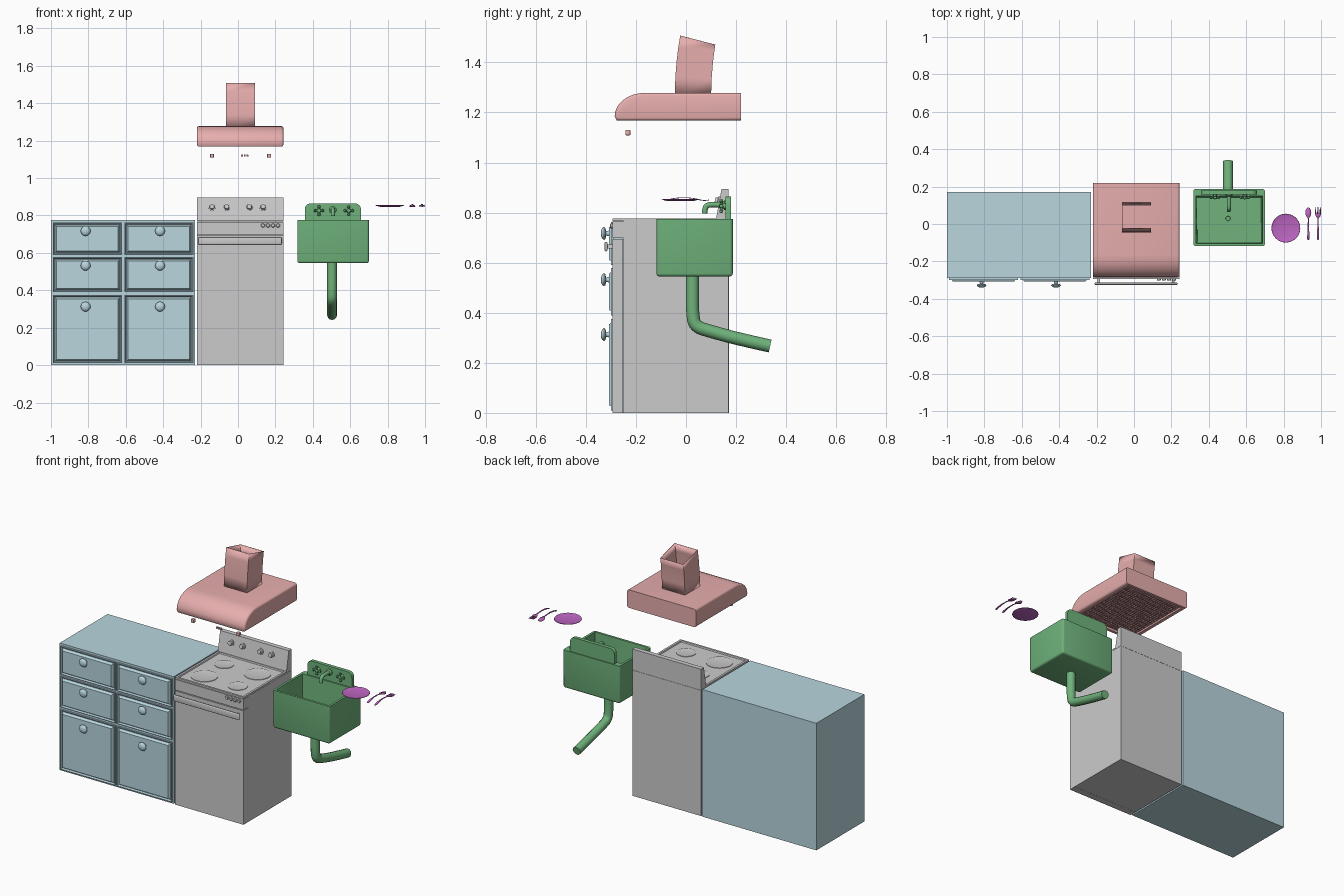
import bpy, bmesh, math
from mathutils import Vector, Matrix

if "Cube" in bpy.data.objects:
    bpy.data.objects.remove(bpy.data.objects["Cube"])


def mat(name, rgb):
    m = bpy.data.materials.new(name)
    m.diffuse_color = (*rgb, 1)
    m.use_nodes = True
    m.node_tree.nodes["Principled BSDF"].inputs["Base Color"].default_value = m.diffuse_color
    return m


BLUE = mat("cabinet_blue", (0.48, 0.67, 0.73))
PINK = mat("hood_pink", (0.80, 0.42, 0.42))
GREEN = mat("sink_green", (0.16, 0.45, 0.20))
PURPLE = mat("tableware_purple", (0.50, 0.13, 0.53))
GREY = None


def finish(name, bm, m):
    bmesh.ops.remove_doubles(bm, verts=bm.verts, dist=1e-5)
    bmesh.ops.recalc_face_normals(bm, faces=bm.faces)
    me = bpy.data.meshes.new(name)
    bm.to_mesh(me)
    bm.free()
    ob = bpy.data.objects.new(name, me)
    bpy.context.collection.objects.link(ob)
    if m:
        me.materials.append(m)
    return ob


def add_box(bm, x0, x1, y0, y1, z0, z1):
    M = Matrix.Translation(((x0 + x1) / 2, (y0 + y1) / 2, (z0 + z1) / 2)) @ Matrix.Diagonal((x1 - x0, y1 - y0, z1 - z0, 1))
    return bmesh.ops.create_cube(bm, size=1, matrix=M)["verts"]


def boxes(name, specs, m, bevel=0, seg=2):
    bm = bmesh.new()
    for s in specs:
        add_box(bm, *s)
    if bevel:
        bmesh.ops.bevel(bm, geom=list(bm.edges), offset=bevel, segments=seg, affect='EDGES', profile=0.5)
    return finish(name, bm, m)


def prism_bm(pts, axis, a, b):
    bm = bmesh.new()
    put = (lambda p, t: (t, p[0], p[1])) if axis == 'x' else (lambda p, t: (p[0], t, p[1]))
    face = bm.faces.new([bm.verts.new(put(p, a)) for p in pts])
    ext = bmesh.ops.extrude_face_region(bm, geom=[face])["geom"]
    d = Vector((b - a, 0, 0)) if axis == 'x' else Vector((0, b - a, 0))
    bmesh.ops.translate(bm, vec=d, verts=[v for v in ext if isinstance(v, bmesh.types.BMVert)])
    bmesh.ops.recalc_face_normals(bm, faces=bm.faces)
    return bm


def lathe(name, prof, loc, axis, m, seg=24):
    bm = bmesh.new()
    q = Vector(axis).to_track_quat('Z', 'Y')
    rings = [[bm.verts.new(q @ Vector((r * math.cos(2 * math.pi * i / seg), r * math.sin(2 * math.pi * i / seg), h)) + Vector(loc))
              for i in range(seg)] for r, h in prof]
    for A, B in zip(rings, rings[1:]):
        for i in range(seg):
            j = (i + 1) % seg
            bm.faces.new((A[i], A[j], B[j], B[i]))
    return finish(name, bm, m)


def tube(name, pts, r, m):
    cu = bpy.data.curves.new(name, 'CURVE')
    cu.dimensions, cu.bevel_depth, cu.bevel_resolution, cu.use_fill_caps = '3D', r, 4, True
    sp = cu.splines.new('NURBS')
    sp.points.add(len(pts) - 1)
    for p, c in zip(sp.points, pts):
        p.co = (*c, 1)
    sp.order_u, sp.use_endpoint_u, sp.resolution_u = 3, True, 8
    tmp = bpy.data.objects.new(name + "_curve", cu)
    bpy.context.collection.objects.link(tmp)
    bpy.context.view_layer.update()
    bm = bmesh.new()
    bm.from_mesh(bpy.data.meshes.new_from_object(tmp.evaluated_get(bpy.context.evaluated_depsgraph_get())))
    bpy.data.objects.remove(tmp)
    for f in bm.faces:
        f.material_index = 0
    return finish(name, bm, m)


# Cabinet body, drawer fronts with a moulded rim, and round pulls
boxes("cabinet_body", [(-1, -0.23, -0.29, 0.172, 0, 0.775)], BLUE)
PULL = [(0, 0), (0.013, 0), (0.010, 0.006), (0.009, 0.014), (0.022, 0.017), (0.026, 0.022), (0.022, 0.029), (0.012, 0.034), (0, 0.035)]
for side, x0, x1, kx in (("left", -0.99, -0.62, -0.815), ("right", -0.608, -0.238, -0.417)):
    for row, z0, z1, kz in (("top", 0.59, 0.762, 0.717), ("middle", 0.39, 0.578, 0.532), ("bottom", 0.01, 0.375, 0.313)):
        bm = bmesh.new()
        add_box(bm, x0, x1, -0.300, -0.288, z0, z1)
        bm.normal_update()
        front = min(bm.faces, key=lambda f: f.calc_center_median().y)
        for t, d in ((0.006, 0), (0.008, -0.008), (0.003, 0), (0.012, 0.015)):
            bmesh.ops.inset_individual(bm, faces=[front], thickness=t, depth=d)
        finish(f"drawer_{side}_{row}", bm, BLUE)
        lathe(f"pull_{side}_{row}", PULL, (kx, -0.305, kz), (0, -1, 0), BLUE)

# Stove: carcass, door, control strip, sunken cooktop
X0, X1 = -0.22, 0.243
boxes("stove_body", [(X0, X1, -0.25, 0.17, 0, 0.766)], GREY)
boxes("oven_door", [(X0, X1, -0.294, -0.251, 0, 0.694)], GREY)
boxes("control_strip", [(X0, X1, -0.294, -0.25, 0.699, 0.764)], GREY)
bm = bmesh.new()
add_box(bm, X0, X1, -0.294, 0.17, 0.767, 0.777)
bm.normal_update()
top = max(bm.faces, key=lambda f: f.calc_center_median().z)
bmesh.ops.inset_individual(bm, faces=[top], thickness=0.018)
for v in top.verts:
    v.co.y = min(v.co.y, 0.115)
bmesh.ops.inset_individual(bm, faces=[top], thickness=0.004, depth=-0.007)
finish("cooktop", bm, GREY)
for i, (x, y, r) in enumerate(((-0.10, -0.18, 0.075), (0.125, -0.18, 0.055), (-0.10, 0.01, 0.055), (0.125, 0.01, 0.075))):
    lathe(f"burner_{i + 1}", [(0, 0), (r, 0), (r, 0.003), (r - 0.004, 0.004), (r - 0.008, 0.003), (0, 0.003)],
          (x, y, 0.770), (0, 0, 1), GREY, 32)

# Stove back panel with dials, small buttons and door handle
finish("stove_back_panel", prism_bm([(0.12, 0.775), (0.17, 0.775), (0.17, 0.895), (0.142, 0.895)], 'x', X0, X1), GREY)
for i, x in enumerate((-0.139, -0.061, 0.06, 0.134)):
    lathe(f"dial_{i + 1}", [(0, 0), (0.019, 0), (0.019, 0.005), (0.014, 0.007), (0.012, 0.018), (0, 0.018)],
          (x, 0.133, 0.845), (0, -0.983, 0.18), GREY)
for i in range(4):
    lathe(f"button_{i + 1}", [(0, 0), (0.011, 0), (0.011, 0.006), (0.008, 0.01), (0, 0.01)],
          (0.133 + 0.027 * i, -0.293, 0.747), (0, -1, 0), GREY, 20)
boxes("oven_handle_bar", [(-0.212, 0.234, -0.325, -0.314, 0.645, 0.683)], GREY, 0.005, 3)
boxes("oven_handle_posts", [(x, x + 0.014, -0.316, -0.29, 0.656, 0.672) for x in (-0.195, 0.203)], GREY)

# Extractor hood shell with recessed underside
prof = [(0.22, 1.168), (0.22, 1.278)]
prof += [(-0.165 - 0.12 * math.sin(a), 1.185 + 0.093 * math.cos(a)) for a in [math.pi / 2 * i / 8 for i in range(9)]]
prof += [(-0.277, 1.168)]
bm = prism_bm(prof, 'x', X0, X1)
rim = [e for e in bm.edges if abs(e.verts[0].co.x - e.verts[1].co.x) < 1e-5 and min(v.co.y for v in e.verts) < 0.21]
bmesh.ops.bevel(bm, geom=rim, offset=0.012, segments=3, affect='EDGES', profile=0.5)
bm.normal_update()
under = max((f for f in bm.faces if f.normal.z < -0.9), key=lambda f: f.calc_area())
bmesh.ops.inset_individual(bm, faces=[under], thickness=0.025)
bmesh.ops.inset_individual(bm, faces=[under], thickness=0.001, depth=-0.014)
finish("hood_shell", bm, PINK)
n = 22
bars = [(-0.18 + 0.384 * i / n, -0.175 + 0.384 * i / n, -0.238, 0.193, 1.170, 1.176) for i in range(n + 1)]
bars += [(-0.182, 0.206, -0.238 + 0.426 * i / n, -0.233 + 0.426 * i / n, 1.171, 1.175) for i in range(n + 1)]
boxes("hood_filter_grille", bars, PINK)

# Leaning open chimney duct
bm = bmesh.new()
prev = None
for y, z, deg in ((0.028, 1.276, 0), (0.030, 1.34, 3), (0.035, 1.40, 7), (0.040, 1.445, 11), (0.047, 1.489, 14.5)):
    c, s = 0.0725 * math.cos(math.radians(deg)), 0.0725 * math.sin(math.radians(deg))
    ring = [bm.verts.new(p) for p in ((-0.063, y - c, z + s), (0.092, y - c, z + s), (0.092, y + c, z - s), (-0.063, y + c, z - s))]
    if prev:
        for i in range(4):
            bm.faces.new((prev[i], prev[(i + 1) % 4], ring[(i + 1) % 4], ring[i]))
    prev = ring
duct = finish("hood_chimney", bm, PINK)
sol = duct.modifiers.new("wall", 'SOLIDIFY')
sol.thickness, sol.offset = 0.003, -1

# Hood lamps and switches hanging below the front edge
boxes("hood_lamps", [(x - 0.01, x + 0.01, -0.242, -0.222, 1.109, 1.13) for x in (-0.139, 0.166)], PINK, 0.003)
boxes("hood_switches", [(x - 0.005, x + 0.005, -0.239, -0.227, 1.115, 1.125) for x in (0.022, 0.036, 0.05)], PINK, 0.001)

# Sink basin
bm = bmesh.new()
add_box(bm, 0.317, 0.70, -0.118, 0.187, 0.545, 0.775)
bmesh.ops.bevel(bm, geom=[e for e in bm.edges if min(v.co.z for v in e.verts) < 0.6], offset=0.012, segments=3, affect='EDGES', profile=0.5)
bm.normal_update()
top = max(bm.faces, key=lambda f: f.calc_center_median().z)
bmesh.ops.inset_individual(bm, faces=[top], thickness=0.014)
for v in top.verts:
    v.co.y = min(v.co.y, 0.150)
bmesh.ops.inset_individual(bm, faces=[top], thickness=0.008, depth=-0.21)
finish("sink_basin", bm, GREEN)
lathe("sink_drain", [(0, 0), (0.019, 0), (0.019, 0.004), (0.013, 0.005), (0.011, 0.002), (0, 0.002)], (0.503, 0.03, 0.565), (0, 0, 1), GREEN)

# Sink upstand with rounded top corners
pts = [(0.357, 0.77), (0.657, 0.77)]
for cx, a0 in ((0.627, 0), (0.387, 90)):
    pts += [(cx + 0.03 * math.cos(math.radians(a0 + 15 * i)), 0.834 + 0.03 * math.sin(math.radians(a0 + 15 * i))) for i in range(7)]
finish("sink_upstand", prism_bm(pts, 'y', 0.158, 0.180), GREEN)

# Tap spout and cross handles
lathe("tap_base", [(0, 0), (0.019, 0), (0.019, 0.006), (0.012, 0.012), (0, 0.012)], (0.507, 0.159, 0.83), (0, -1, 0), GREEN)
tube("tap_spout", [(0.507, y, z) for y, z in ((0.158, 0.83), (0.125, 0.832), (0.085, 0.832), (0.075, 0.815), (0.074, 0.797))], 0.011, GREEN)
for side, x in (("left", 0.433), ("right", 0.592)):
    lathe(f"tap_stem_{side}", [(0, 0), (0.013, 0), (0.009, 0.008), (0.008, 0.02), (0.010, 0.024), (0, 0.028)], (x, 0.159, 0.826), (0, -1, 0), GREEN)
    for k in range(4):
        lathe(f"tap_handle_{side}_{k + 1}", [(0, 0), (0.004, 0), (0.004, 0.013), (0.008, 0.018), (0.007, 0.025), (0, 0.028)],
              (x, 0.141, 0.826), (math.cos(k * math.pi / 2), 0, math.sin(k * math.pi / 2)), GREEN, 12)

# Waste pipe
tube("waste_pipe", [(0.503, y, z) for y, z in ((0.026, 0.55), (0.026, 0.47), (0.026, 0.40), (0.035, 0.345), (0.10, 0.325), (0.21, 0.295), (0.336, 0.267))], 0.026, GREEN)

# Plate
lathe("plate", [(0, 0.846), (0.05, 0.846), (0.077, 0.853), (0.076, 0.855), (0.054, 0.849), (0, 0.849)], (0.812, -0.022, 0), (0, 0, 1), PURPLE, 40)


# Curved cutlery strips: (y, half width) stations
def strips(name, runs):
    bm = bmesh.new()
    for x, stations in runs:
        pairs = []
        for y, w in stations:
            z = 0.846 + 0.014 * max(0, 1 - ((y + 0.01) / 0.08) ** 2) + max(0, y - 0.055) * 0.12
            pairs.append([bm.verts.new((x + s * w, y, z)) for s in (-1, 1)])
        for A, B in zip(pairs, pairs[1:]):
            bm.faces.new((A[0], A[1], B[1], B[0]))
    s = finish(name, bm, PURPLE).modifiers.new("thickness", 'SOLIDIFY')
    s.thickness, s.offset = 0.003, 0


handle = [(-0.085, 0.003), (-0.08, 0.006), (-0.05, 0.0055), (-0.02, 0.004), (0.01, 0.003), (0.03, 0.003)]
strips("spoon", [(0.932, handle + [(0.037, 0.008), (0.048, 0.014), (0.06, 0.016), (0.073, 0.014), (0.083, 0.009), (0.087, 0.004)])])
strips("fork", [(0.984, handle + [(0.037, 0.009), (0.045, 0.014), (0.055, 0.0155)])]
       + [(0.984 + dx, [(0.055, 0.0028), (0.075, 0.0025), (0.091, 0.001)]) for dx in (-0.0127, -0.0042, 0.0042, 0.0127)])

# Smooth rounded parts while keeping hard edges
for o in bpy.data.objects:
    o.select_set(True)
    bpy.context.view_layer.objects.active = o
bpy.ops.object.shade_smooth_by_angle(angle=math.radians(35))
